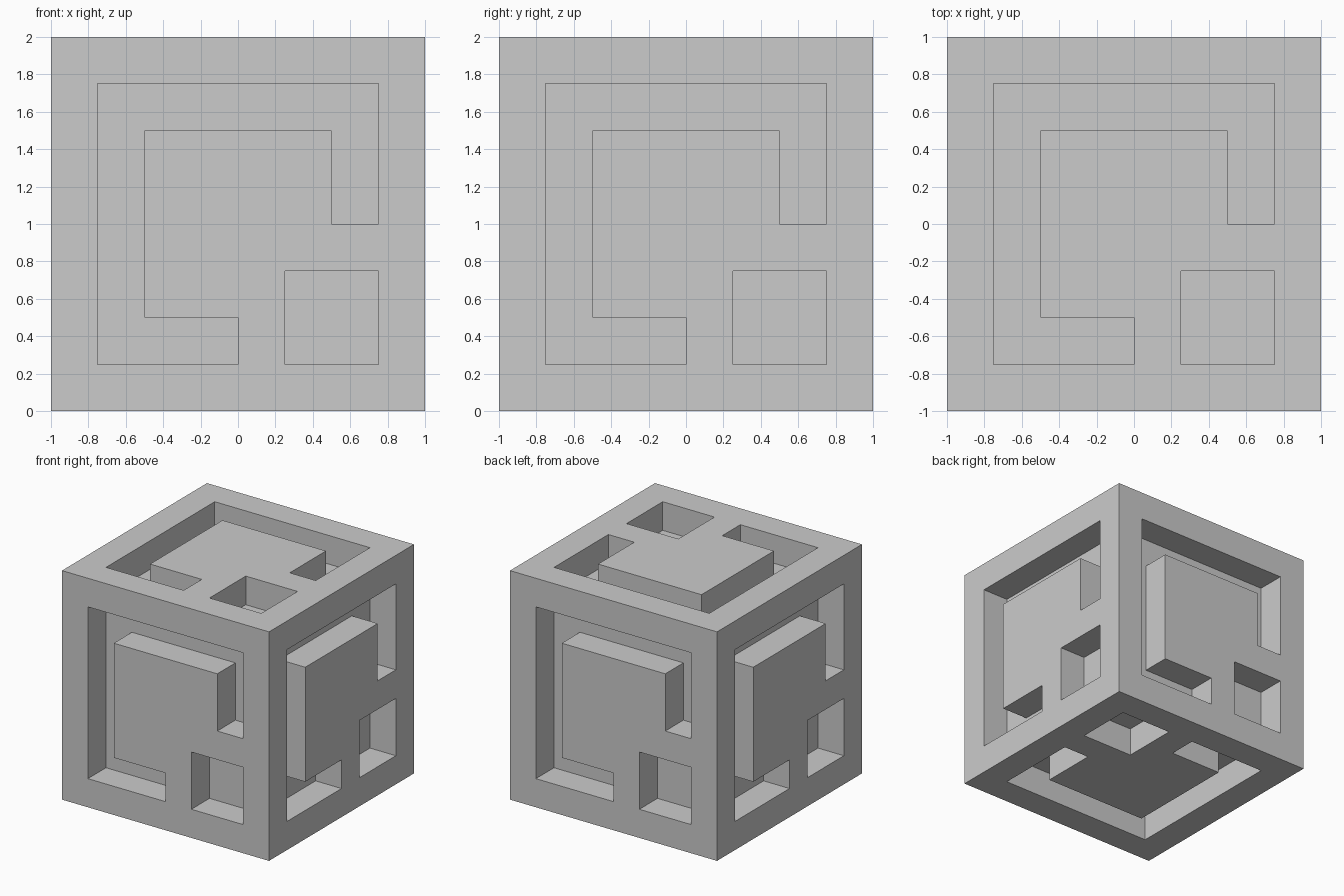
import bpy, bmesh
from math import pi
from mathutils import Matrix

if "Cube" in bpy.data.objects:
    bpy.data.objects.remove(bpy.data.objects["Cube"])

DEPTH = 0.25


def recessed(u, v):
    """True where the face pattern is sunk: an open frame groove plus a square pocket."""
    if 0.25 < u < 0.75 and -0.75 < v < -0.25:
        return True
    in_frame = max(abs(u), abs(v)) < 0.75 and max(abs(u), abs(v)) > 0.5
    in_gap = u > 0 and v < 0
    return in_frame and not in_gap


def add_panel(bm, matrix):
    """One cube face: an 8 x 8 grid with the pattern pushed inwards."""
    verts = bmesh.ops.create_grid(bm, x_segments=8, y_segments=8, size=1)["verts"]
    faces = {f for v in verts for f in v.link_faces}
    sunk = [f for f in faces if recessed(*f.calc_center_median().xy)]
    new = bmesh.ops.extrude_face_region(bm, geom=sunk)["geom"]
    floor = [g for g in new if isinstance(g, bmesh.types.BMVert)]
    bmesh.ops.translate(bm, verts=floor, vec=(0, 0, -DEPTH))
    # Originals left above the recess, if any, are removed
    left = [f for f in sunk if f.is_valid]
    if left:
        bmesh.ops.delete(bm, geom=left, context='FACES')
    panel = list({v for v in verts if v.is_valid} | set(floor))
    bmesh.ops.translate(bm, verts=panel, vec=(0, 0, 1))
    bmesh.ops.transform(bm, matrix=matrix, verts=panel)


bm = bmesh.new()

# Four upright sides, then top and bottom
upright = Matrix.Rotation(pi / 2, 4, 'X')
for i in range(4):
    add_panel(bm, Matrix.Rotation(i * pi / 2, 4, 'Z') @ upright)
add_panel(bm, Matrix.Identity(4))
add_panel(bm, Matrix.Rotation(pi, 4, 'X'))

# Weld the panels along the outer cube edges only
rim = [v for v in bm.verts if sum(abs(c) > 0.99 for c in v.co) >= 2]
bmesh.ops.remove_doubles(bm, verts=rim, dist=0.001)
bmesh.ops.translate(bm, verts=bm.verts, vec=(0, 0, 1))

mesh = bpy.data.meshes.new("grooved_cube")
bm.to_mesh(mesh)
bm.free()
cube = bpy.data.objects.new("grooved_cube", mesh)
bpy.context.collection.objects.link(cube)
